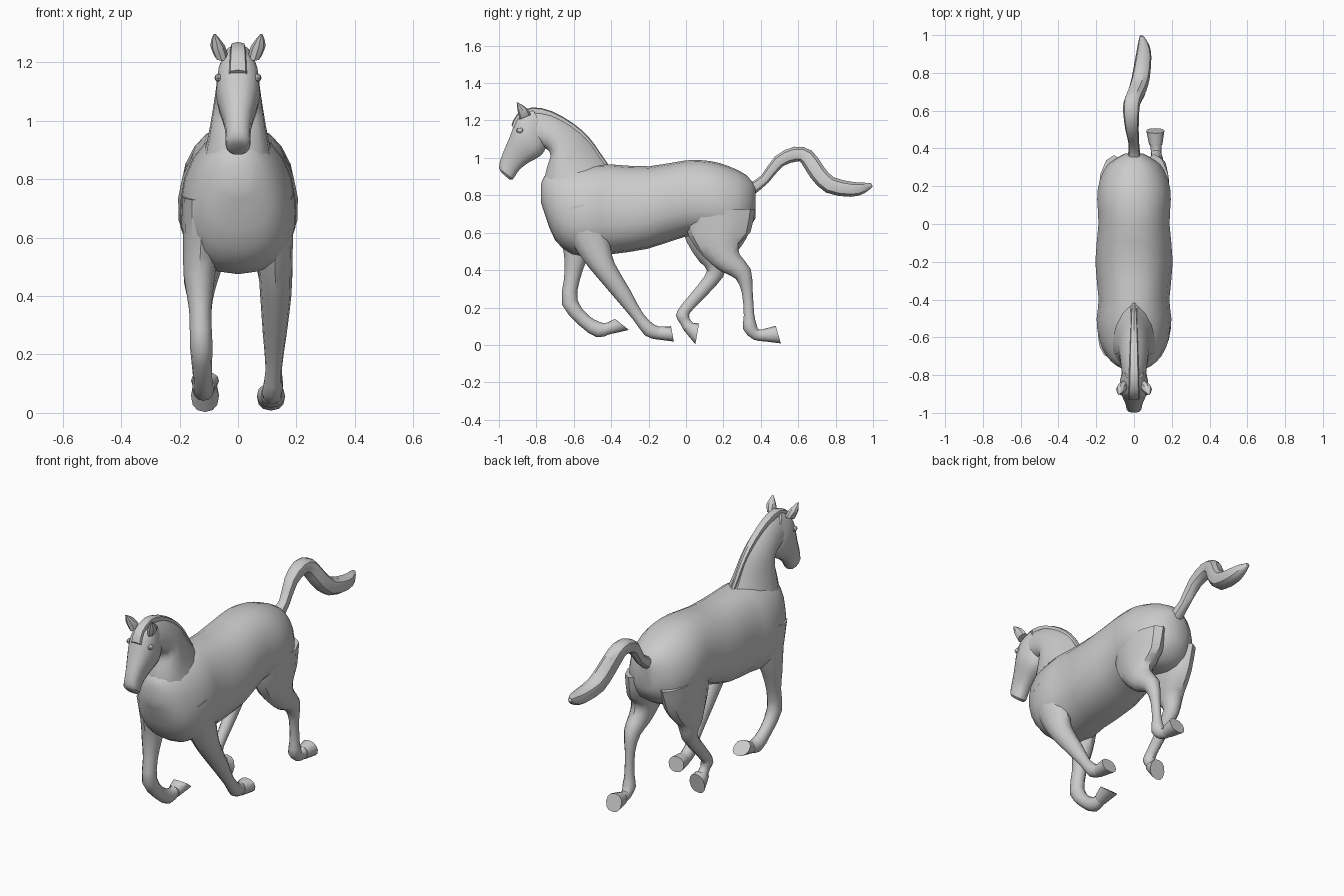
import bpy, bmesh, math
from mathutils import Vector

if "Cube" in bpy.data.objects:
    bpy.data.objects.remove(bpy.data.objects["Cube"])


def spline(p, t):
    """Catmull-Rom between tuples p[1] and p[2]."""
    return tuple(0.5 * (2 * b + (c - a) * t + (2 * a - 5 * b + 4 * c - d) * t * t
                        + (3 * b - a - 3 * c + d) * t ** 3) for a, b, c, d in zip(*p))


def loft(name, sections, sides=14, steps=2, egg=0.0, power=2.0, flip=1):
    """Skin oval rings. Section = (y1, z1, y2, z2, half_width, x):
    two opposite points of the side silhouette, sideways width and centre."""
    s = [sections[0]] + list(sections) + [sections[-1]]
    rows = []
    for i in range(1, len(s) - 2):
        rows += [spline(s[i - 1:i + 3], k / steps) for k in range(steps)]
    rows.append(sections[-1])
    bm = bmesh.new()
    rings = []
    for y1, z1, y2, z2, w, x in rows:
        mid = Vector((x * flip, (y1 + y2) / 2, (z1 + z2) / 2))
        up = Vector((0, (y1 - y2) / 2, (z1 - z2) / 2))
        ring = []
        for k in range(sides):
            a = 2 * math.pi * k / sides
            c, n = math.cos(a), math.sin(a)
            c = math.copysign(abs(c) ** (2 / power), c)
            n = math.copysign(abs(n) ** (2 / power), n)
            ring.append(bm.verts.new(mid + up * n + Vector((w * c * (1 - egg * n), 0, 0))))
        rings.append(ring)
    for r, q in zip(rings, rings[1:]):
        for k in range(sides):
            j = (k + 1) % sides
            bm.faces.new((r[k], r[j], q[j], q[k]))
    bm.faces.new(rings[0])
    bm.faces.new(rings[-1])
    bmesh.ops.recalc_face_normals(bm, faces=bm.faces)
    me = bpy.data.meshes.new(name)
    bm.to_mesh(me)
    bm.free()
    ob = bpy.data.objects.new(name, me)
    bpy.context.collection.objects.link(ob)
    bpy.ops.object.select_all(action='DESELECT')
    ob.select_set(True)
    bpy.context.view_layer.objects.active = ob
    bpy.ops.object.shade_smooth_by_angle(angle=math.radians(35))


def along(path):
    """Turn centres (y, z, radius) into silhouette pairs square to the path."""
    out = []
    for i, (y, z, r) in enumerate(path):
        a, b = path[max(i - 1, 0)], path[min(i + 1, len(path) - 1)]
        ty, tz = b[0] - a[0], b[1] - a[1]
        k = r / math.hypot(ty, tz)
        out.append((y + tz * k, z - ty * k, y - tz * k, z + ty * k))
    return out


# Barrel, chest and rump: y, top, bottom, half width
torso = [(-.775, .86, .76, .04), (-.752, .91, .69, .09), (-.70, .94, .56, .145),
         (-.61, .955, .485, .185), (-.50, .965, .475, .198), (-.40, .965, .485, .187),
         (-.20, .955, .515, .205), (.0, .987, .58, .188), (.13, .983, .58, .195),
         (.23, .955, .56, .182), (.32, .91, .60, .135), (.372, .85, .68, .05)]
loft("torso", [(y, t, y, b, w, 0) for y, t, b, w in torso], sides=20, egg=.1, power=2.25)

# Neck: crest point, throat point, half width
neck = [(-.42, .95, -.74, .68, .14), (-.475, 1.03, -.765, .84, .105),
        (-.53, 1.105, -.745, .95, .088), (-.61, 1.175, -.725, 1.01, .078),
        (-.72, 1.238, -.745, 1.045, .07), (-.82, 1.258, -.79, 1.06, .062)]
loft("neck", [s + (0,) for s in neck], egg=.3)

# Head: brow point, jaw point, half width
head = [(-.82, 1.26, -.745, 1.13, .05), (-.895, 1.225, -.745, 1.06, .07),
        (-.925, 1.165, -.775, 1.01, .076), (-.945, 1.11, -.83, .98, .065),
        (-.97, 1.05, -.88, .945, .05), (-.993, .99, -.905, .915, .043),
        (-1.0, .945, -.925, .885, .042), (-.985, .92, -.945, .885, .028)]
loft("head", [s + (0,) for s in head], power=2.4, egg=-.05)

# Mane ridge follows the crest and ends as a forelock on the brow
mane = []
for i, (y1, z1, y2, z2, w) in enumerate(neck + head[1:3]):
    d = Vector((y1 - y2, z1 - z2)).normalized()
    mane.append((y1 + d.x * .012, z1 + d.y * .012, y1 - d.x * .04, z1 - d.y * .04,
                 .012 + .003 * i, 0))
loft("mane", mane, sides=8, power=3)

# Tail: centre y, centre z, radius, sideways offset
tail = [(.35, .835, .035, 0), (.42, .885, .028, 0), (.495, .98, .035, -.01),
        (.585, 1.02, .042, -.015), (.645, 1.005, .045, -.01), (.70, .925, .048, .015),
        (.77, .855, .048, .035), (.885, .832, .042, .05), (.95, .84, .03, .05),
        (.995, .855, .01, .04)]
loft("tail", [s + (t[2], t[3]) for s, t in zip(along([t[:3] for t in tail]), tail)],
     sides=10, power=2.3)

# Ears and eyes, mirrored
for side, flip in (("right", 1), ("left", -1)):
    loft(side + "_ear", [(-.89, 1.205, -.83, 1.23, .022, .056),
                         (-.90, 1.25, -.85, 1.265, .025, .07),
                         (-.905, 1.295, -.90, 1.297, .004, .08)], sides=8, flip=flip)
    bpy.ops.mesh.primitive_uv_sphere_add(segments=8, ring_count=6, radius=1,
                                         location=(.068 * flip, -.888, 1.147))
    eye = bpy.context.object
    eye.name = side + "_eye"
    eye.scale = (.012, .02, .014)


def leg(name, flip, path, sole):
    """Leg from centres (y, z, radius), then a hoof flaring to the sole points."""
    last = len(path) - 1
    rows = []
    for i, (s, p) in enumerate(zip(along(path), path)):
        r = p[2]
        rows.append(s + (min(.9 * r, .04 + .22 * r),
                         .14 - .25 * max(0, r - .06) - .025 * i / last))
    loft(name + "_leg", rows, sides=12, flip=flip)
    top = rows[-1][:4] + (.035, .115)
    bottom = sole + (.048, .113)
    middle = tuple((a + b) / 2 for a, b in zip(top, bottom))
    loft(name + "_hoof", [top, middle, bottom], sides=12, steps=1, power=2.3, flip=flip)


leg("right_front", 1, [(-.56, .75, .12), (-.52, .60, .105), (-.475, .485, .08),
                       (-.43, .40, .06), (-.335, .267, .045), (-.255, .15, .031),
                       (-.195, .08, .038), (-.15, .064, .036)],
    (-.065, .018, -.08, .10))
leg("left_front", -1, [(-.59, .74, .12), (-.575, .59, .10), (-.59, .47, .062),
                       (-.61, .35, .042), (-.622, .228, .043), (-.545, .13, .036),
                       (-.465, .08, .041), (-.415, .088, .032)],
    (-.305, .08, -.38, .14))
leg("right_hind", 1, [(.175, .72, .195), (.18, .59, .165), (.19, .51, .105),
                      (.235, .44, .068), (.305, .38, .048), (.328, .28, .029),
                      (.337, .16, .028), (.342, .095, .038), (.375, .055, .03),
                      (.42, .053, .034)],
    (.507, .008, .48, .102))
leg("left_hind", -1, [(.165, .715, .20), (.155, .585, .17), (.15, .50, .12),
                      (.15, .445, .075), (.155, .38, .046), (.09, .295, .036),
                      (.0, .195, .031), (-.018, .155, .036), (-.005, .125, .028),
                      (.012, .10, .032)],
    (.05, .003, .07, .115))
